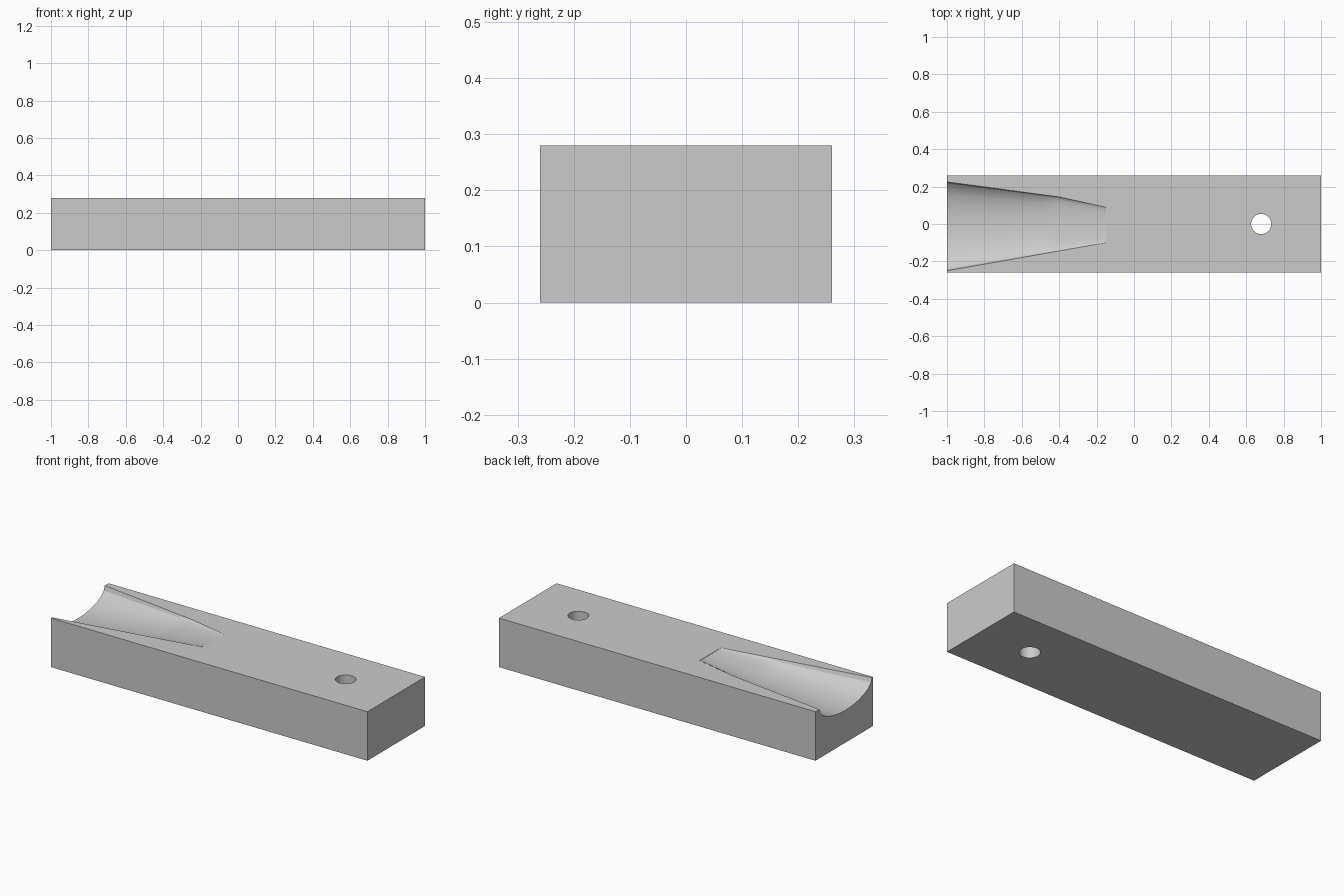
import bpy, bmesh, math

LENGTH, WIDTH, HEIGHT = 2.0, 0.52, 0.28

if "Cube" in bpy.data.objects:
    bpy.data.objects.remove(bpy.data.objects["Cube"], do_unlink=True)

grey = bpy.data.materials.new("plain grey")
grey.use_nodes = True
grey.diffuse_color = (0.6, 0.6, 0.6, 1)
grey.node_tree.nodes["Principled BSDF"].inputs["Base Color"].default_value = (0.6, 0.6, 0.6, 1)


def make_object(name, bm):
    bmesh.ops.recalc_face_normals(bm, faces=bm.faces)
    mesh = bpy.data.meshes.new(name)
    bm.to_mesh(mesh)
    bm.free()
    mesh.materials.append(grey)
    obj = bpy.data.objects.new(name, mesh)
    bpy.context.collection.objects.link(obj)
    return obj


def carve(target, cutter):
    cutter.hide_render = True
    mod = target.modifiers.new("carve", 'BOOLEAN')
    mod.operation = 'DIFFERENCE'
    mod.solver = 'EXACT'
    mod.object = cutter
    bpy.ops.object.modifier_apply(modifier=mod.name)
    bpy.data.objects.remove(cutter, do_unlink=True)


# Rectangular block
bm = bmesh.new()
bmesh.ops.create_cube(bm, size=1)
for v in bm.verts:
    v.co = (v.co.x * LENGTH, v.co.y * WIDTH, (v.co.z + 0.5) * HEIGHT)
block = make_object("wedge_block", bm)
bpy.context.view_layer.objects.active = block
block.select_set(True)

# Hanging hole through the plain end
bm = bmesh.new()
bmesh.ops.create_cone(bm, cap_ends=True, segments=32, radius1=0.054, radius2=0.054, depth=1)
bmesh.ops.translate(bm, verts=bm.verts, vec=(0.68, 0, HEIGHT / 2))
carve(block, make_object("hole_cutter", bm))

# Tapering scoop: x, upper lip, lower lip, depth
stations = [(-1.1, 0.238, -0.265, 0.102), (-1.0, 0.225, -0.25, 0.095),
            (-0.75, 0.192, -0.206, 0.075), (-0.5, 0.158, -0.162, 0.05),
            (-0.4, 0.145, -0.144, 0.024), (-0.15, 0.09, -0.1, 0.002)]
STEPS = 12
bm = bmesh.new()
rings = []
for x, upper, lower, depth in stations:
    mid, half = (upper + lower) / 2, (upper - lower) / 2
    ring = [bm.verts.new((x, upper, HEIGHT + 0.1))]
    for i in range(STEPS + 1):
        a = math.pi * i / STEPS
        ring.append(bm.verts.new((x, mid + half * math.cos(a), HEIGHT - depth * math.sin(a))))
    ring.append(bm.verts.new((x, lower, HEIGHT + 0.1)))
    rings.append(ring)
for a, b in zip(rings, rings[1:]):
    for i in range(len(a)):
        j = (i + 1) % len(a)
        bm.faces.new((a[i], a[j], b[j], b[i]))
bm.faces.new(rings[0])
bm.faces.new(rings[-1])
carve(block, make_object("scoop_cutter", bm))

bpy.ops.object.shade_smooth_by_angle(angle=math.radians(25))
